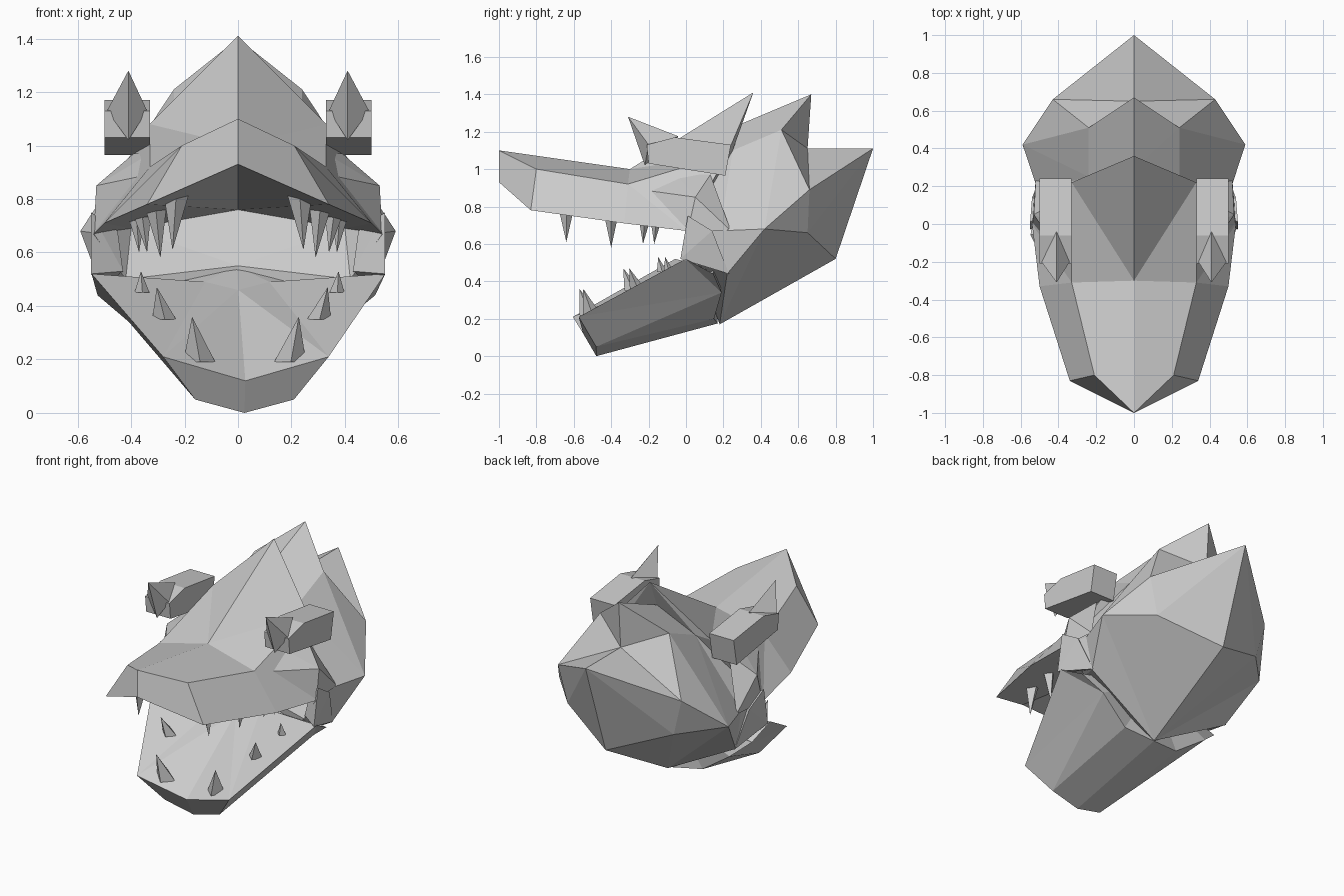
import bpy
import bmesh
from mathutils import Vector

cube = bpy.data.objects.get("Cube")
if cube:
    bpy.data.objects.remove(cube, do_unlink=True)

grey = bpy.data.materials.new("stone_grey")
grey.use_nodes = True
grey.diffuse_color = (0.6, 0.6, 0.6, 1)
grey.node_tree.nodes["Principled BSDF"].inputs["Base Color"].default_value = grey.diffuse_color

JAW_TURN = 0.05


def finish(name, bm, turn=0):
    """Turn a bmesh into a flat-shaded object."""
    bmesh.ops.remove_doubles(bm, verts=bm.verts, dist=0.0005)
    bmesh.ops.recalc_face_normals(bm, faces=bm.faces)
    mesh = bpy.data.meshes.new(name)
    bm.to_mesh(mesh)
    bm.free()
    mesh.materials.append(grey)
    obj = bpy.data.objects.new(name, mesh)
    obj.rotation_euler.z = turn
    bpy.context.collection.objects.link(obj)


def mirrored_shell(name, points, faces, turn=0):
    """Build a half from named corners and reflect it across x."""
    bm = bmesh.new()
    for side in (1, -1):
        verts = {k: bm.verts.new((side * x, y, z)) for k, (x, y, z) in points.items()}
        for face in faces:
            bm.faces.new([verts[k] for k in face.split()])
    finish(name, bm, turn)


def hull_pair(name, points, turn=0):
    """Convex solid on the left and its reflection on the right."""
    for label, side in (("left", 1), ("right", -1)):
        bm = bmesh.new()
        verts = [bm.verts.new((side * x, y, z)) for x, y, z in points]
        bmesh.ops.convex_hull(bm, input=verts)
        finish(label + "_" + name, bm, turn)


def tooth_pair(name, base, tip, radius, turn=0):
    """Four-sided fang from a base centre to a tip."""
    centre = Vector(base)
    ring = [centre + Vector(d) * radius for d in ((1, 0, 0), (-1, 0, 0), (0, 1, 0), (0, -1, 0))]
    hull_pair(name, ring + [Vector(tip)], turn)


# Skull with snout, forehead spike, crest, back spur, mouth roof and throat
skull = dict(
    tip=(0, -1, 1.1), lip=(0, -1, .93), ridge=(.21, -.8, 1), corner=(.34, -.83, .78),
    brow=(.33, -.31, .92), bridge=(0, -.3, 1), lip_mid=(.5, -.33, .71),
    lip_rear=(.54, 0, .67), temple=(.33, .22, 1.08), horn=(0, .36, 1.41),
    saddle=(0, .29, 1.24), flank=(.24, .25, 1.1), crest=(.24, .51, 1.21),
    peak=(0, .67, 1.4), nape=(0, .65, 1.11), side=(.43, .66, .89), spur=(0, 1, 1.11),
    cheek=(.59, .42, .68), jowl=(.37, .65, .66), heel=(0, .8, .52), hinge=(.5, .22, .44),
    chin=(0, .18, .17), notch=(.51, .18, .67), palate=(0, .25, .76),
    palate_side=(.4, .2, .69), throat=(0, .13, .55), throat_side=(.42, .06, .5))
mirrored_shell("skull", skull, [
    "tip ridge corner lip", "tip bridge brow ridge", "ridge brow lip_mid corner",
    "brow lip_rear lip_mid", "bridge horn temple", "bridge temple brow",
    "horn saddle flank", "horn flank temple", "saddle peak crest",
    "saddle crest flank", "peak nape crest", "crest nape side", "nape spur side",
    "spur jowl side", "spur heel jowl", "side jowl cheek", "crest side cheek",
    "flank crest cheek", "flank cheek notch", "flank notch lip_rear",
    "temple flank lip_rear", "brow temple lip_rear", "notch cheek hinge",
    "notch hinge lip_rear", "cheek jowl chin", "cheek chin hinge", "jowl heel chin",
    "lip corner palate", "corner lip_mid palate", "lip_mid palate_side palate",
    "lip_mid lip_rear palate_side", "palate_side throat palate",
    "palate_side throat_side throat", "lip_rear throat_side palate_side",
    "lip_rear hinge throat_side", "hinge chin throat_side", "chin throat throat_side"])

# Lower jaw, swung slightly to one side
jaw = dict(
    front=(0, -.55, .12), corner=(.31, -.59, .21), rear=(.55, -.03, .52),
    floor=(0, -.02, .46), back=(0, .16, .55), rim=(.12, .06, .49), hinge=(.52, .12, .44),
    low_front=(.185, -.49, .05), keel=(0, -.48, 0), heel=(.4, .17, .34),
    low_rear=(.2, .14, .2), keel_rear=(0, .17, .175))
mirrored_shell("lower_jaw", jaw, [
    "front corner floor", "corner rear rim", "corner rim floor", "floor rim back",
    "rear hinge rim", "rim hinge back", "front keel low_front corner",
    "corner low_front heel", "corner heel rear", "rear heel hinge",
    "low_front low_rear heel", "keel keel_rear low_rear low_front",
    "hinge heel back", "heel low_rear back", "low_rear keel_rear back"], JAW_TURN)

# Mouth corner membranes and cheek plates
hull_pair("mouth_corner", [(.55, .01, .75), (.55, -.03, .52), (.5, .23, .44),
                           (.54, .14, .67), (.43, .05, .53), (.45, .08, .68)])
hull_pair("cheek_plate", [(.34, -.24, .89), (.33, -.05, .97), (.39, .13, .97),
                          (.53, .05, .85), (.54, .01, .67), (.52, .24, .67)])

# Brow blocks with a front spike
profile = [(-.2, 1.03), (-.21, 1.13), (-.06, 1.17), (.24, 1.13), (.21, .965)]
hull_pair("brow_block", [(x, y, z) for x in (.33, .5) for y, z in profile])
hull_pair("brow_spike", [(.41, -.31, 1.28), (.41, -.22, 1.02), (.34, -.2, 1.13),
                         (.49, -.2, 1.13), (.41, -.04, 1.175)])

# Upper fangs
tooth_pair("upper_front_fang", (.23, -.64, .83), (.245, -.64, .61), .05)
tooth_pair("upper_middle_fang", (.31, -.4, .79), (.29, -.4, .58), .045)
tooth_pair("upper_rear_fang", (.36, -.22, .75), (.34, -.23, .6), .035)
tooth_pair("upper_last_fang", (.38, -.16, .73), (.37, -.17, .6), .03)

# Lower fangs follow the swing of the jaw
tooth_pair("lower_front_fang", (.17, -.5, .19), (.2, -.56, .36), .06, JAW_TURN)
tooth_pair("lower_middle_fang", (.29, -.27, .35), (.32, -.32, .47), .045, JAW_TURN)
tooth_pair("lower_rear_fang", (.365, -.11, .45), (.37, -.13, .53), .028, JAW_TURN)
